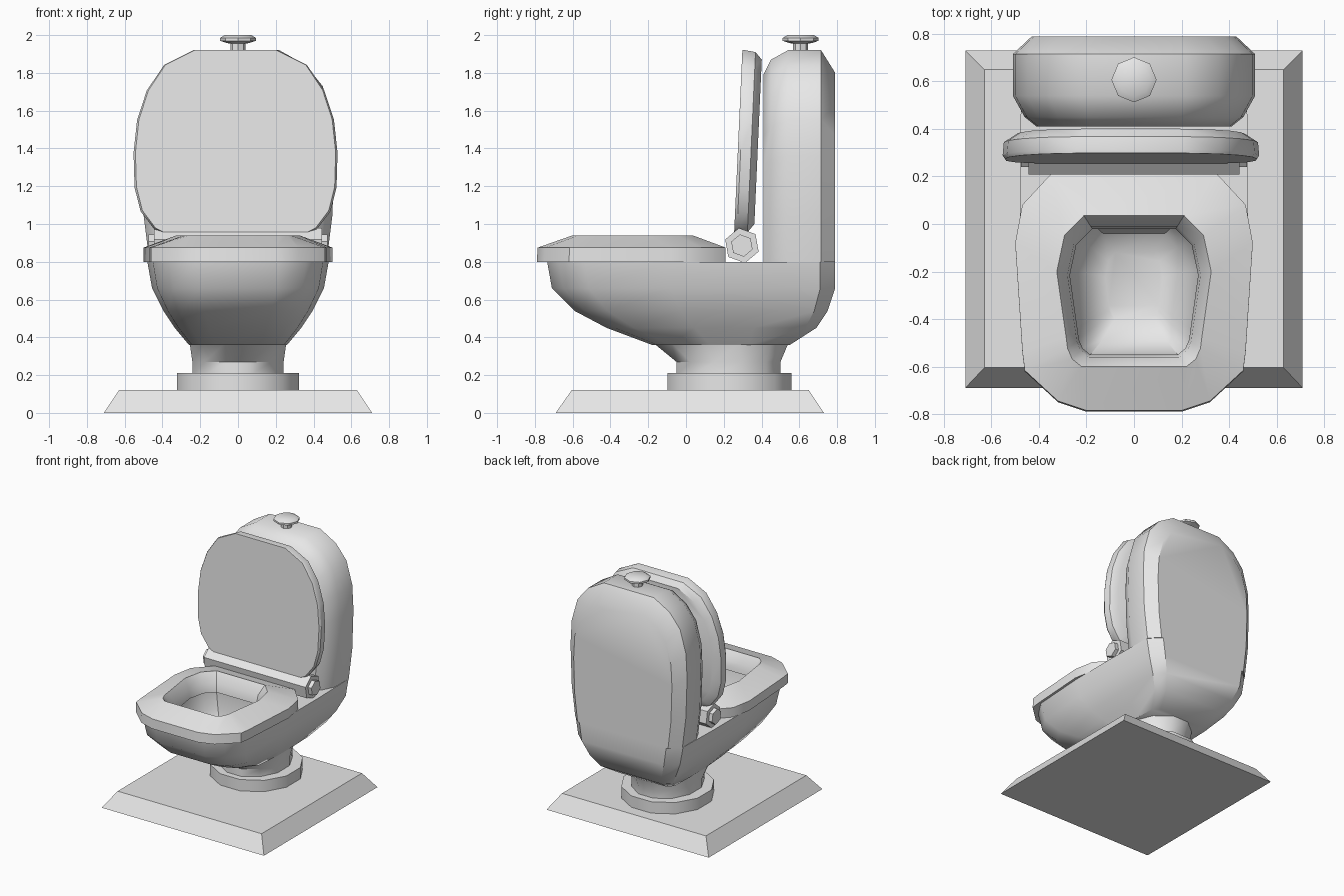
import bpy, bmesh, math
from mathutils import Vector

if "Cube" in bpy.data.objects:
    bpy.data.objects.remove(bpy.data.objects["Cube"], do_unlink=True)

grey = bpy.data.materials.new("plain grey")
grey.use_nodes = True
grey.diffuse_color = (0.8, 0.8, 0.8, 1)
grey.node_tree.nodes["Principled BSDF"].inputs["Base Color"].default_value = (0.8, 0.8, 0.8, 1)


def loft(name, rings, closed=False, smooth=35):
    """Skin a list of equal rings; cap the ends, or join last to first."""
    bm = bmesh.new()
    rows = [[bm.verts.new(p) for p in ring] for ring in rings]
    n = len(rows[0])
    pairs = list(zip(rows, rows[1:]))
    if closed:
        pairs.append((rows[-1], rows[0]))
    else:
        bm.faces.new(rows[0])
        bm.faces.new(rows[-1])
    for a, b in pairs:
        for i in range(n):
            j = (i + 1) % n
            bm.faces.new((a[i], a[j], b[j], b[i]))
    bmesh.ops.recalc_face_normals(bm, faces=bm.faces)
    mesh = bpy.data.meshes.new(name)
    bm.to_mesh(mesh)
    bm.free()
    mesh.materials.append(grey)
    ob = bpy.data.objects.new(name, mesh)
    bpy.context.collection.objects.link(ob)
    if smooth:
        bpy.ops.object.select_all(action='DESELECT')
        ob.select_set(True)
        bpy.context.view_layer.objects.active = ob
        bpy.ops.object.shade_smooth_by_angle(angle=math.radians(smooth))
    return ob


def outline(half, w, lo, hi):
    """Mirror a half profile (unit width, unit length) into a full ring."""
    pts = [(u * w, lo + v * (hi - lo)) for u, v in half]
    return pts + [(-x, y) for x, y in reversed(pts)]


def level(half, z, w, y0, y1):
    return [Vector((x, y, z)) for x, y in outline(half, w, y0, y1)]


def polygon(n, rx, ry, turn=0.0):
    return [(rx * math.cos(turn + math.tau * i / n), ry * math.sin(turn + math.tau * i / n))
            for i in range(n)]


# Floor slab
slab = [(1, 0), (1, 1)]
loft("floor_slab", [level(slab, 0, .71, -.69, .73), level(slab, .12, .63, -.605, .65)], smooth=0)

# Foot and neck
for name, levels in {
    "foot": [(.12, .335, .34, .23), (.21, .335, .34, .23)],
    "neck": [(.2, .25, .285, .225), (.27, .25, .285, .225), (.37, .265, .37, .185)],
}.items():
    loft(name, [[(x, y + cy, z) for x, y in polygon(12, rx, ry, math.pi / 12)]
                for z, rx, ry, cy in levels])

# Bowl: outer wall up, then over the rim and down into the basin
bowl = [(.45, 0), (.75, .04), (.94, .13), (1, .42), (1, .7), (.98, .947), (.79, 1)]
basin = [(.68, 0), (.8, .05), (.86, .12), (.88, .2), (1, .63), (.9, .87), (.65, 1)]
walls = [(.36, .26, -.18, .55), (.45, .335, -.42, .69), (.54, .395, -.59, .75),
         (.66, .455, -.71, .79), (.8, .48, -.735, .79)]
hollow = [(.8, .29, -.57, 0), (.66, .27, -.55, 0), (.55, .2, -.49, -.04), (.5, .12, -.4, -.12)]
loft("bowl", [level(bowl, *s) for s in walls] + [level(basin, *s) for s in hollow])

# Seat ring
seat = [(.4, 0), (.64, .04), (.92, .17), (.94, .25), (1, .71), (.94, .87), (.7, 1)]
loft("seat", [level(seat, .8, .5, -.79, .21), level(seat, .875, .5, -.785, .21),
              level(basin, .94, .325, -.6, .035), level(basin, .87, .28, -.56, -.01),
              level(basin, .8, .27, -.55, -.02)], closed=True)

# Tank, skinned from front to back
tank = [(.92, 0), (.98, .22), (1, .5), (.98, .67), (.88, .83), (.7, .93), (.43, 1)]
sections = [(.41, .41, 1.79), (.45, .46, 1.87), (.54, .51, 1.92), (.715, .51, 1.92), (.79, .43, 1.8)]
loft("tank", [[(x, y, z) for x, z in outline(tank, w, .8, top)] for y, w, top in sections])

# Raised lid, leaning slightly back
lid = [(.71, 0), (.8, .025), (.93, .12), (.99, .25), (1, .44), (.965, .62), (.87, .78), (.7, .92), (.41, 1)]
layers = [(0, .53, .955, 1.92), (.015, .54, .95, 1.92), (.07, .535, .955, 1.91), (.105, .48, 1.0, 1.87)]
loft("lid", [[(x - .013, .255 + d + (z - .955) * .045, z) for x, z in outline(lid, w, lo, hi)]
             for d, w, lo, hi in layers])

# Hinge bar with stepped end caps
hinge = [(-.475, .06), (-.445, .06), (-.445, .094), (.445, .094), (.445, .06), (.475, .06)]
loft("hinge", [[(x, .296 + y, .886 + z) for y, z in polygon(6, r, r, math.radians(100))]
               for x, r in hinge], smooth=0)

# Flush button
button = [(1.91, .04), (1.955, .04), (1.958, .06), (1.97, .095), (1.985, .095), (2.0, .07)]
loft("flush_button", [[(x, y + .607, z) for x, y in polygon(8, r, r)] for z, r in button])
